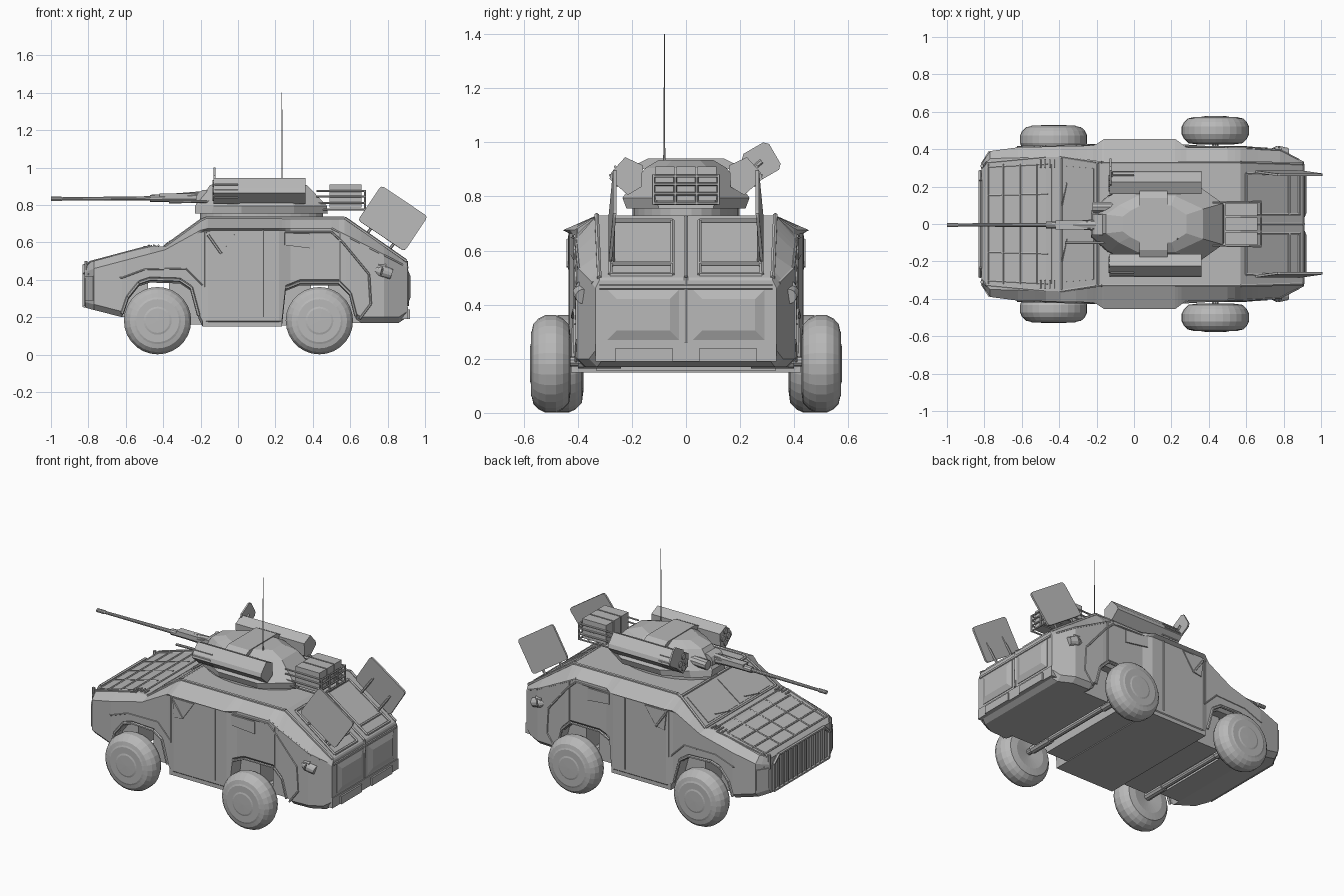
import bpy, bmesh, math
from mathutils import Vector

if "Cube" in bpy.data.objects:
    bpy.data.objects.remove(bpy.data.objects["Cube"])

grey = bpy.data.materials.new("armour grey")
grey.diffuse_color = (0.48, 0.48, 0.48, 1)
grey.use_nodes = True
grey.node_tree.nodes["Principled BSDF"].inputs["Base Color"].default_value = grey.diffuse_color


def mesh(name, verts, faces):
    bm = bmesh.new()
    vs = [bm.verts.new(v) for v in verts]
    for f in faces:
        bm.faces.new([vs[i] for i in f])
    bmesh.ops.remove_doubles(bm, verts=bm.verts, dist=1e-5)
    bmesh.ops.recalc_face_normals(bm, faces=bm.faces)
    me = bpy.data.meshes.new(name)
    bm.to_mesh(me)
    bm.free()
    me.materials.append(grey)
    ob = bpy.data.objects.new(name, me)
    bpy.context.collection.objects.link(ob)
    return ob


def loft(name, rings):
    n, m = len(rings[0]), len(rings)
    faces = [(k*n + i, k*n + (i+1) % n, (k+1)*n + (i+1) % n, (k+1)*n + i)
             for k in range(m-1) for i in range(n)]
    faces += [tuple(range(n)), tuple((m-1)*n + i for i in range(n))]
    return mesh(name, [p for r in rings for p in r], faces)


def plate(name, pts, t):
    # flat polygon given thickness t, centred on its plane
    p = [Vector(q) for q in pts]
    nrm = (p[1]-p[0]).cross(p[2]-p[1]).normalized() * t/2
    return loft(name, [[q-nrm for q in p], [q+nrm for q in p]])


def box(name, x0, x1, y0, y1, z0, z1):
    return loft(name, [[(x0, y0, z), (x1, y0, z), (x1, y1, z), (x0, y1, z)] for z in (z0, z1)])


def bar(name, pts, r, n=6):
    # separate round segments along a path; r is one radius or one per point
    verts, faces = [], []
    for k in range(len(pts)-1):
        a, b = Vector(pts[k]), Vector(pts[k+1])
        q = (b-a).to_track_quat('Z', 'Y')
        o = len(verts)
        for c, j in ((a, k), (b, k+1)):
            rad = r[j] if isinstance(r, (list, tuple)) else r
            for i in range(n):
                t = 2*math.pi*(i+.5)/n
                verts.append(c + q @ Vector((rad*math.cos(t), rad*math.sin(t), 0)))
        faces += [(o+i, o+(i+1) % n, o+n+(i+1) % n, o+n+i) for i in range(n)]
        faces += [tuple(range(o, o+n)), tuple(range(o+n, o+2*n))]
    return mesh(name, verts, faces)


def interp(tab, x):
    for (a, u), (b, v) in zip(tab, tab[1:]):
        if x <= b:
            return u + (v-u)*max(0, x-a)/(b-a)
    return tab[-1][1]


# Hull tables along the length: heights and half widths
TOP = [(-.815, .475), (-.79, .495), (-.47, .58), (-.39, .578), (-.20, .716), (-.17, .73), (.57, .73), (.90, .50), (.905, .49)]
ROOF = [(-.815, .30), (-.77, .35), (-.39, .36), (-.20, .33), (.57, .33), (.905, .32)]
SHZ = [(-.815, .44), (-.77, .46), (-.39, .56), (-.20, .665), (-.16, .675), (.50, .675), (.88, .48), (.905, .46)]
WALL = [(-.815, .32), (-.77, .39), (-.62, .41), (-.20, .42), (-.16, .43), (.22, .43), (.28, .41), (.58, .41), (.78, .40), (.905, .335)]
FLARE = [(-.22, 0), (-.16, .025), (.22, .025), (.28, 0)]
BOT = [(-.815, .25), (-.62, .20), (-.59, .29), (-.53, .365), (-.47, .385), (-.31, .38), (-.25, .34), (-.21, .19), (-.19, .15),
       (.235, .15), (.255, .34), (.33, .37), (.54, .37), (.60, .31), (.63, .19), (.66, .17), (.86, .17), (.905, .20)]

rings = []
for x in sorted({a for t in (TOP, ROOF, SHZ, WALL, FLARE, BOT) for a, _ in t}):
    w, zs, zb = interp(WALL, x), interp(SHZ, x), interp(BOT, x)
    half = [(w-.03, zb), (w, zb+.03), (w, zs-.012), (w+interp(FLARE, x), zs), (interp(ROOF, x), interp(TOP, x))]
    rings.append([(x, y, z) for y, z in half] + [(x, -y, z) for y, z in reversed(half)])
loft("hull", rings)


def side(s, x, z, out=0):
    # point on the hull side wall
    return (x, s*(interp(WALL, x) + out), z)


def deck(x, y, out=0):
    # point on the hood, windscreen, roof or rear slope
    return (x, y, interp(TOP, x) + out)


# Inner belly between the wheels, open only around the axles
for x0, x1, z in ((-.62, -.48, .20), (-.37, -.19, .16), (.23, .39, .155), (.48, .66, .17)):
    box("belly", x0, x1, -.33, .33, z, .40)

# Wheels: turned profile (radius, offset across the tyre)
PROF = [(0, .077), (.065, .076), (.075, .073), (.115, .073), (.125, .069), (.148, .064), (.168, .045), (.18, .02),
        (.18, -.02), (.168, -.045), (.145, -.068), (.10, -.074), (0, -.06)]
for wx, wy in ((-.43, .453), (.435, .50)):
    for s in (-1, 1):
        n = 28
        loft("wheel", [[(wx + max(r, .001)*math.cos(2*math.pi*i/n), s*(wy+o), .181 + max(r, .001)*math.sin(2*math.pi*i/n))
                        for i in range(n)] for r, o in PROF])
        bar("axle_sleeve", [(wx, s*.40, .19), (wx, s*.24, .19)], .026, 10)
    bar("axle", [(wx, 1-wy-1, .19), (wx, wy, .19)], .018, 10)

for s in (-1, 1):
    # Side seams, arches, windows and sill
    for x, z0, z1 in ((-.18, .36, .66), (.135, .2, .67), (.545, .38, .65)):
        bar("door_seam", [side(s, x, z0), side(s, x, z1)], .005)
    bar("window_ledge", [side(s, -.17, .655), side(s, .50, .655)], .006)
    bar("front_arch", [side(s, x, interp(BOT, x)+.018) for x in (-.62, -.59, -.53, -.47, -.31, -.25, -.21)], .009)
    bar("rear_arch", [side(s, x, interp(BOT, x)+.015) for x in (.255, .33, .54, .60, .63)], .008)
    bar("fender_line", [side(s, x, z) for x, z in ((-.80, .43), (-.62, .41), (-.5, .455), (-.28, .46), (-.19, .37))], .004)
    bar("rear_quarter_seam", [side(s, x, z) for x, z in ((.50, .655), (.56, .60), (.70, .43), (.71, .27), (.65, .19))], .006)
    plate("front_side_window", [side(s, *p, .002) for p in ((-.165, .655), (-.01, .655), (-.09, .54), (-.15, .53))], .009)
    plate("rear_side_window", [side(s, *p, .002) for p in ((.25, .65), (.41, .645), (.41, .565), (.25, .585))], .009)
    bar("wing_pillar", [side(s, -.16, .64, .004), side(s, -.09, .54, .004)], .008)
    box("sill", -.19, .235, s*.37, s*.425, .15, .19)
    # Roof rim and slope rails
    bar("roof_rim", [deck(x, s*interp(ROOF, x)) for x in (-.39, -.20, -.17, .57, .90)], .009)
    bar("slope_rail", [(x, s*(interp(WALL, x)-.005), interp(SHZ, x)) for x in (.50, .58, .78, .88)], .007)
    bar("hood_edge", [deck(x, s*interp(ROOF, x)) for x in (-.815, -.79, -.47)], .006)
    # Hood vents
    for k in range(4):
        bar("hood_vent", [deck(-.50+.025*k, s*.30, .004), deck(-.50+.025*k, s*.345, .004)], .006)
    # Corner lamp panels
    plate("front_lamp", [(-.815, s*.322, .29), (-.772, s*.389, .29), (-.772, s*.389, .42), (-.815, s*.322, .42)], .009)
    bar("front_post", [(-.812, s*.31, .41), (-.812, s*.31, .50)], .010)
    # Rear lamps
    bar("rear_lamp", [(.71, s*.375, .46), (.77, s*.385, .445), (.82, s*.38, .43)], [.016, .034, .028], 12)
    bar("rear_lamp_cap", [(.75, s*.385, .47), (.79, s*.385, .465)], .022, 10)
    # Rear slope windows
    w = [deck(.60, s*.05), deck(.60, s*.27), deck(.885, s*.28), deck(.885, s*.05)]
    bar("rear_window_frame", w + w[:1], .009)
    bar("rear_window_ledge", [deck(.83, s*.05, .002), deck(.83, s*.275, .002)], .008)
    # Lower rear door panels
    loft("rear_door_panel", [[(x, s*y, z) for y, z in ((.025+i, .27+i), (.29-i, .27+i), (.29-i, .455-i), (.025+i, .455-i))]
                             for x, i in ((.89, 0), (.908, 0), (.922, .035))])
    box("bumper_lamp", .90, .92, s*.05, s*.26, .19, .24)
    # Opened hatches with clipped corners and struts
    u, v = Vector((.83, 0, -.556)), Vector((.556, 0, .83))
    c = Vector((.828, s*.272, .728))
    lean = Vector((0, -s*.08, 0))
    out = []
    for a, b in ((1, 1), (-1, 1), (-1, -1), (1, -1)):
        cut = [(.150, .094), (.145, .107), (.132, .112)]
        for h, k in (cut if a*b > 0 else cut[::-1]):
            out.append(c + u*a*h + (v + lean)*b*k)
    plate("open_hatch", out, .012)
    for x in (.69, .81):
        bar("hatch_strut", [deck(x, s*.27), (x+.09, s*.27, interp(TOP, x)+.12)], .008)

# Rear bumper and door joints
box("rear_bumper", .86, .91, -.335, .335, .19, .255)
bar("rear_shelf", [(.90, -.32, .465), (.90, .32, .465)], .012)
bar("rear_center_joint", [deck(.58, 0), deck(.90, 0), (.905, 0, .26)], .009)

# Grille: rounded frame with upright bars
gx = -.822
frame = [(gx, -.28, .26), (gx, -.28, .43), (gx, -.23, .475), (gx, .23, .475), (gx, .28, .43), (gx, .28, .26)]
bar("grille_frame", frame + frame[:1], .010)
for k in range(-5, 6):
    bar("grille_bar", [(gx, k*.046, .26), (gx, k*.046, .472)], .007)

# Hood grid and windscreen
for y in (-.32, -.16, 0, .16, .32):
    bar("hood_rib", [deck(-.78, y*.95), deck(-.46, y)], .006)
for x in (-.78, -.70, -.61, -.52, -.44):
    bar("hood_cross_rib", [deck(x, -.32), deck(x, .32)], .006)
for a, b in ((-.31, -.012), (.012, .31)):
    plate("windscreen", [deck(-.375, a), deck(-.375, b), deck(-.215, b*.96), deck(-.215, a*.96)], .009)
bar("windscreen_base", [deck(-.39, -.36), deck(-.39, .36)], .009)
bar("windscreen_top", [deck(-.195, -.33), deck(-.195, .33)], .009)
for y in (-.2, .1):
    bar("wiper", [deck(-.385, y, .008), deck(-.36, y+.12, .008)], .004)


# Turret built from stacked outlines
def outline(half, z):
    return [(x, y, z) for x, y in half] + [(x, -y, z) for x, y in reversed(half)]


bar("turret_ring", [(.125, 0, .72), (.125, 0, .765)], .33, 32).scale = (1, .6, 1)
low = [(-.23, .07), (-.14, .15), (.02, .22), (.30, .22), (.48, .10)]
mid = [(-.23, .06), (-.13, .15), (.02, .235), (.30, .235), (.475, .11)]
high = [(-.15, .05), (-.08, .10), (.02, .15), (.22, .15), (.37, .08)]
crown = [(-.06, .04), (-.02, .07), (.04, .10), (.20, .10), (.28, .05)]
loft("turret", [outline(low, .755), outline(mid, .795), outline(high, .905), outline(crown, .935)])
loft("turret_crossbar", [[(.03, y, z), (.18, y, z), (.18, y, z-.03), (.03, y, z-.03)]
                         for y, z in ((-.19, .915), (-.14, .94), (.14, .94), (.19, .915))])

# Main gun, sleeve, mantlet and coaxial gun
bar("gun_barrel", [(-.45, -.005, .835), (-.94, -.005, .832), (-.945, -.005, .832), (-1.0, -.005, .832)], [.012, .009, .012, .012], 10)
bar("gun_sleeve", [(-.14, -.005, .84), (-.28, -.005, .84), (-.36, -.005, .838), (-.47, -.005, .835)], [.038, .026, .022, .019], 10)
box("gun_cradle", -.42, -.18, -.03, .02, .845, .862)
bar("mantlet", [(-.18, -.06, .835), (-.18, .05, .835)], .045, 12)
bar("coaxial_gun", [(-.37, -.10, .815), (-.12, -.10, .82)], .008, 8)
bar("gun_sight_tube", [(-.22, .09, .835), (-.10, .09, .84)], .03, 10)

# Launcher pods either side, with four tube mouths
pod = [(.225, .945), (.16, .915), (.165, .835), (.215, .805), (.283, .865), (.275, .89)]
for s in (-1, 1):
    loft("launcher_pod", [[(x, s*y, z) for y, z in pod] for x in (-.13, .36)])
    for y, z in ((.215, .915), (.245, .875), (.19, .875), (.215, .84)):
        bar("launcher_tube", [(-.137, s*y, z), (-.11, s*y, z)], .018, 10)
    for y, z in ((.262, .91), (.28, .878), (.253, .84)):
        bar("pod_rib", [(-.125, s*y, z), (0, s*y, z)], .005)
    bar("pod_arm", [(.11, s*.12, .85), (.11, s*.2, .87)], .03, 8)

# Sight shield on the left pod
plate("sight_shield", [(-.125, .278+.072*math.cos(t), .928+.072*math.sin(t))
                       for t in [math.radians(75+90*k+d) for k in range(4) for d in (-9, 9)]], .01)
bar("shield_stem", [(-.12, .22, .88), (-.12, .28, .93)], .009)

# Stowage rack behind the turret
for k in (-1, 0, 1):
    box("stowage_box", .49, .66, k*.078-.035, k*.078+.035, .785, .91)
for z in (.775, .81, .845, .875):
    bar("rack_rail", [(.42, -.115, z), (.68, -.12, z), (.68, .12, z), (.42, .115, z)], .006)
for y in (-.12, -.04, .04, .12):
    bar("rack_post", [(.68, y, .77), (.68, y, .88)], .006)

# Antenna
bar("antenna", [(.235, -.08, .92), (.235, -.08, .99), (.235, -.08, 1.40)], [.005, .003, .0015], 6)
